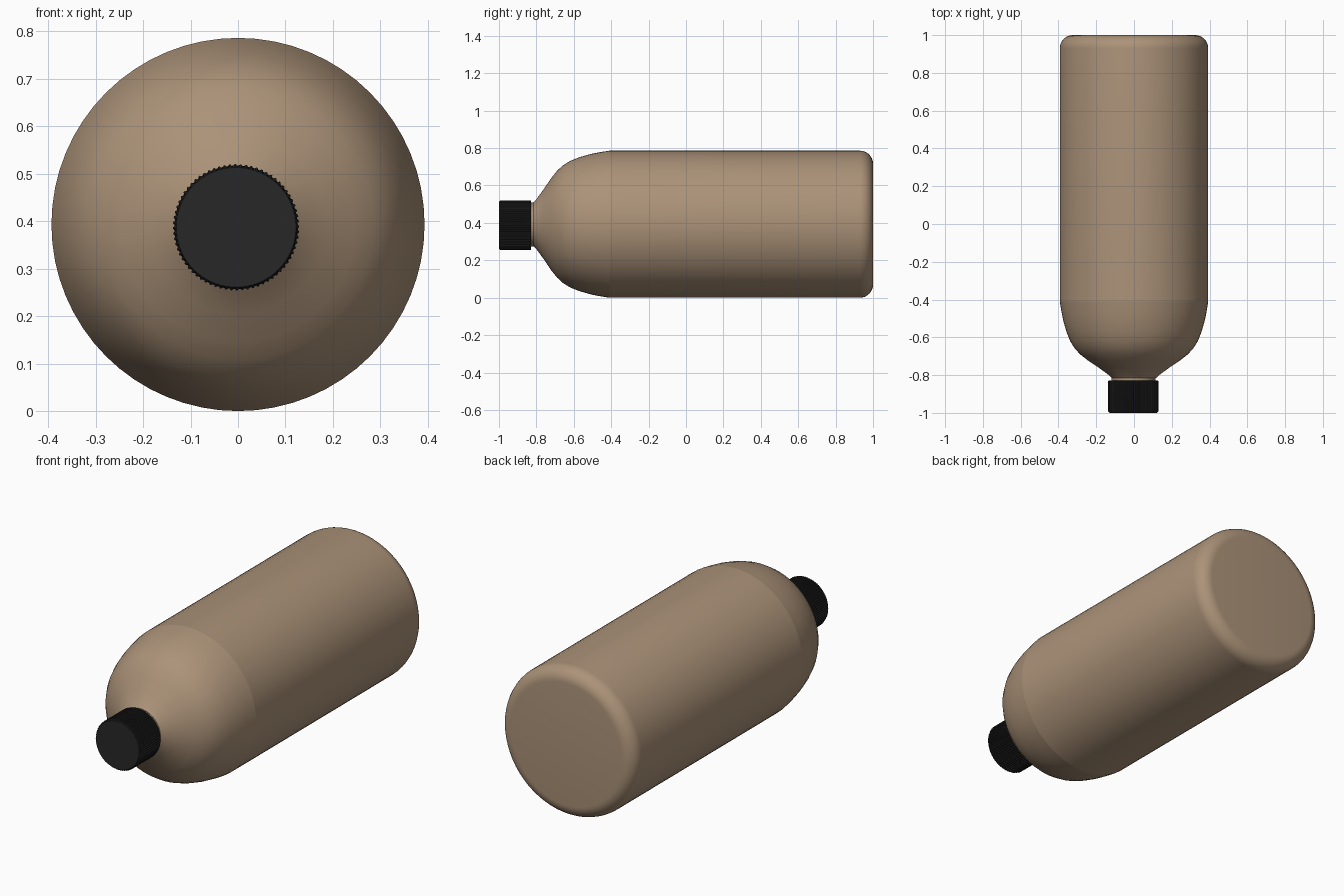
import bpy, bmesh, math
from math import sin, cos, pi

if "Cube" in bpy.data.objects:
    bpy.data.objects.remove(bpy.data.objects["Cube"])


def material(name, color):
    m = bpy.data.materials.new(name)
    m.diffuse_color = color
    m.use_nodes = True
    m.node_tree.nodes["Principled BSDF"].inputs["Base Color"].default_value = m.diffuse_color
    return m


def lathe(name, profile, center, segs, mat, ridge=0.0, ridged=(), caps=(False, False), angle=30):
    """Spin (y, radius) pairs round the y axis; ridged rings get alternating grooves."""
    bm = bmesh.new()
    rings = []
    for k, (y, r) in enumerate(profile):
        ring = []
        for i in range(segs):
            a = 2 * pi * i / segs
            rr = r - (ridge if k in ridged and i % 4 >= 2 else 0)
            ring.append(bm.verts.new((center[0] + rr * cos(a), y, center[1] + rr * sin(a))))
        rings.append(ring)
    for p, q in zip(rings, rings[1:]):
        for i in range(segs):
            j = (i + 1) % segs
            bm.faces.new((p[i], q[i], q[j], p[j]))
    if caps[0]:
        bm.faces.new(rings[0])
    if caps[1]:
        bm.faces.new(rings[-1][::-1])
    if all(caps):
        bmesh.ops.recalc_face_normals(bm, faces=bm.faces)
    me = bpy.data.meshes.new(name)
    bm.to_mesh(me)
    bm.free()
    me.materials.append(mat)
    ob = bpy.data.objects.new(name, me)
    bpy.context.collection.objects.link(ob)
    bpy.ops.object.select_all(action='DESELECT')
    ob.select_set(True)
    bpy.context.view_layer.objects.active = ob
    bpy.ops.object.shade_smooth_by_angle(angle=math.radians(angle))
    return ob


tan = material("tan", (0.41, 0.29, 0.19, 1))
black = material("black", (0.02, 0.02, 0.02, 1))

R = 0.393
axis = (0, R)

# Straight body with a rounded base edge and flat base
edge = [(0.93 + 0.07 * sin(t * pi / 16), R - 0.07 + 0.07 * cos(t * pi / 16)) for t in range(9)]
lathe("bottle_body", [(-0.41, R)] + edge, axis, 64, tan, caps=(False, True))

# Domed shoulder, meeting the body at a visible seam
shoulder = [(-0.815, 0.118), (-0.80, 0.133), (-0.76, 0.188), (-0.72, 0.247), (-0.69, 0.285),
            (-0.66, 0.313), (-0.62, 0.338), (-0.57, 0.358), (-0.51, 0.375), (-0.46, 0.385), (-0.41, R)]
lathe("bottle_shoulder", shoulder, axis, 64, tan)

# Short neck running into the cap
lathe("bottle_neck", [(-0.85, 0.117), (-0.812, 0.117)], (-0.002, 0.391), 64, tan)

# Ribbed screw cap
cap = [(-1.0, 0.126), (-0.993, 0.133), (-0.832, 0.133), (-0.828, 0.130)]
lathe("screw_cap", cap, (-0.004, 0.387), 288, black, ridge=0.005, ridged=(1, 2), caps=(True, True))
